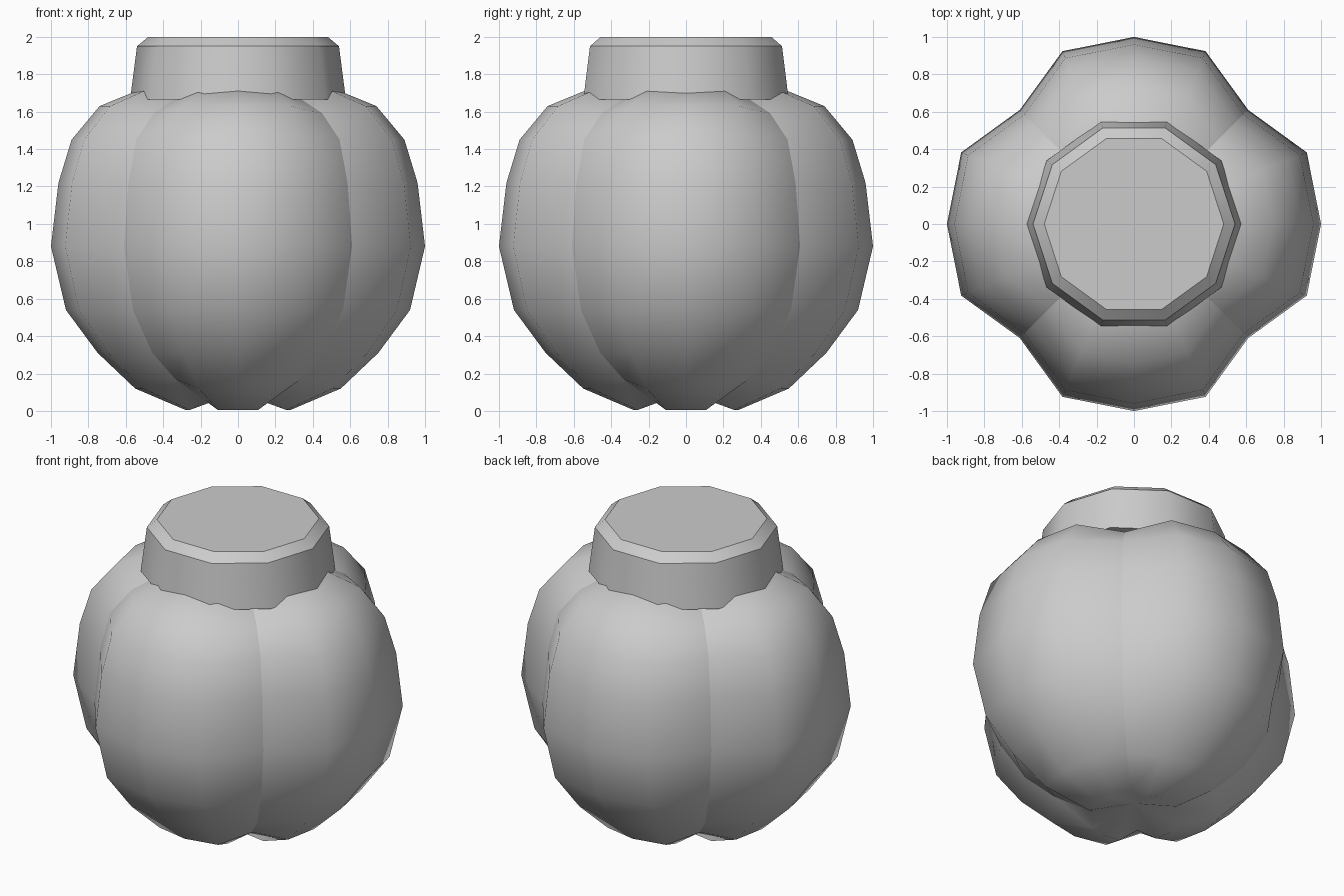
import bpy
import bmesh
from math import cos, sin, pi

cube = bpy.data.objects.get("Cube")
if cube:
    bpy.data.objects.remove(cube, do_unlink=True)

grey = bpy.data.materials.new("plain_grey")
grey.use_nodes = True
colour = (0.6, 0.6, 0.6, 1)
grey.diffuse_color = colour
grey.node_tree.nodes["Principled BSDF"].inputs["Base Color"].default_value = colour


def lathe(name, profile, sides, shape=lambda i, r, z: (r, z), centre_z=(None, None)):
    """Stack rings of the profile; shape() adjusts radius and height per side."""
    bm = bmesh.new()
    rings = []
    for r, z in profile:
        ring = []
        for i in range(sides):
            rr, zz = shape(i, r, z)
            a = 2 * pi * i / sides
            ring.append(bm.verts.new((rr * cos(a), rr * sin(a), zz)))
        rings.append(ring)
    for low, high in zip(rings, rings[1:]):
        for i in range(sides):
            j = (i + 1) % sides
            bm.faces.new((low[i], low[j], high[j], high[i]))
    # Close both ends, with a fan to a centre point or a flat face
    for ring, z in ((rings[0][::-1], centre_z[0]), (rings[-1], centre_z[1])):
        if z is None:
            bm.faces.new(ring)
        else:
            pole = bm.verts.new((0, 0, z))
            for i in range(sides):
                bm.faces.new((ring[i], ring[(i + 1) % sides], pole))
    bmesh.ops.recalc_face_normals(bm, faces=bm.faces)
    mesh = bpy.data.meshes.new(name)
    bm.to_mesh(mesh)
    bm.free()
    mesh.materials.append(grey)
    obj = bpy.data.objects.new(name, mesh)
    bpy.context.collection.objects.link(obj)
    return obj


def lobed(i, r, z):
    """Pull every fourth side inwards to form the valleys between lobes."""
    if i % 4 != 2:
        return r, z
    lift = 0.05 if z < 0.2 else -0.04 if z > 1.6 else 0
    return r * 0.863, z + lift


# Four-lobed body with a dimpled underside
body = lathe("jar_body",
             [(0.28, 0.005), (0.55, 0.12), (0.75, 0.31), (0.92, 0.54), (1, 0.88),
              (0.96, 1.22), (0.89, 1.45), (0.74, 1.63), (0.52, 1.72), (0.28, 1.73)],
             16, lobed, (0.1, 1.7))
body.data.shade_smooth()

# Crisp creases along the valleys
for edge in body.data.edges:
    a, b = (body.data.vertices[v].co for v in edge.vertices)
    if all(abs(abs(p.x) - abs(p.y)) < 0.001 and p.xy.length > 0.1 for p in (a, b)):
        edge.use_edge_sharp = True

# Ten-sided lid with a chamfered rim
lid = lathe("lid", [(0.577, 1.665), (0.54, 1.95), (0.48, 2)], 10)
bpy.ops.object.select_all(action="DESELECT")
lid.select_set(True)
bpy.context.view_layer.objects.active = lid
bpy.ops.object.shade_smooth_by_angle(angle=0.65)
